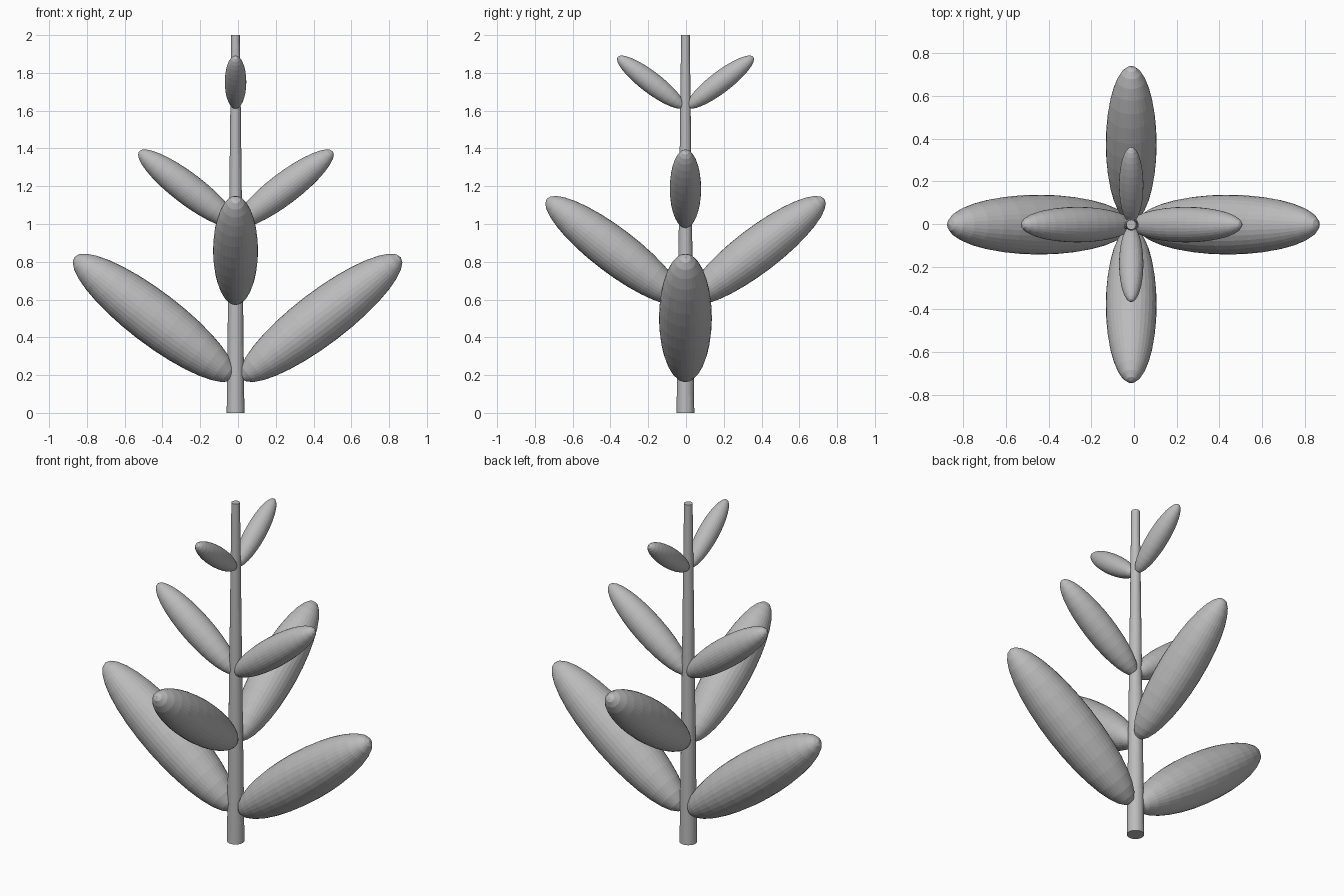
import bpy
from math import radians, cos, sin
from mathutils import Matrix

cube = bpy.data.objects.get("Cube")
if cube:
    bpy.data.objects.remove(cube, do_unlink=True)

# One plain grey for the whole plant
grey = bpy.data.materials.new("plain_grey")
colour = (0.5, 0.5, 0.5, 1)
grey.diffuse_color = colour
grey.use_nodes = True
grey.node_tree.nodes["Principled BSDF"].inputs["Base Color"].default_value = colour

STEM_X, STEM_Y = -0.013, -0.003


def finish(name):
    obj = bpy.context.object
    obj.name = name
    obj.data.materials.append(grey)
    return obj


# Tapered stem
bpy.ops.mesh.primitive_cone_add(vertices=32, radius1=0.047, radius2=0.023,
                                depth=2, location=(STEM_X, STEM_Y, 1))
finish("stem")


def leaf(name, centre, heading, tilt, length, radius):
    """Stretched sphere, its poles on the long axis, rising away from the stem."""
    bpy.ops.mesh.primitive_uv_sphere_add(segments=32, ring_count=16, radius=1)
    obj = finish(name)
    turn = Matrix.Rotation(radians(heading), 4, "Z") @ Matrix.Rotation(radians(90 - tilt), 4, "Y")
    obj.data.transform(turn @ Matrix.Diagonal((radius, radius, length, 1)))
    obj.location = centre


# Leaf pairs, alternating between the x and y axes:
# name, axis, height, distances of the - and + leaf, half length, radius
pairs = [
    ("bottom", "x", 0.503, 0.445, 0.440, 0.530, 0.140),
    ("lower", "y", 0.860, 0.380, 0.375, 0.450, 0.119),
    ("upper", "x", 1.187, 0.266, 0.244, 0.325, 0.083),
    ("top", "y", 1.751, 0.187, 0.182, 0.220, 0.057),
]
for name, axis, z, minus, plus, length, radius in pairs:
    if axis == "x":
        leaf(name + "_leaf_left", (plus, STEM_Y, z), 0, 37.3, length, radius)
        leaf(name + "_leaf_right", (-minus, STEM_Y, z), 180, 37.3, length, radius)
    else:
        leaf(name + "_leaf_back", (STEM_X, plus, z), 90, 37.3, length, radius)
        leaf(name + "_leaf_front", (STEM_X, -minus, z), -90, 37.3, length, radius)
